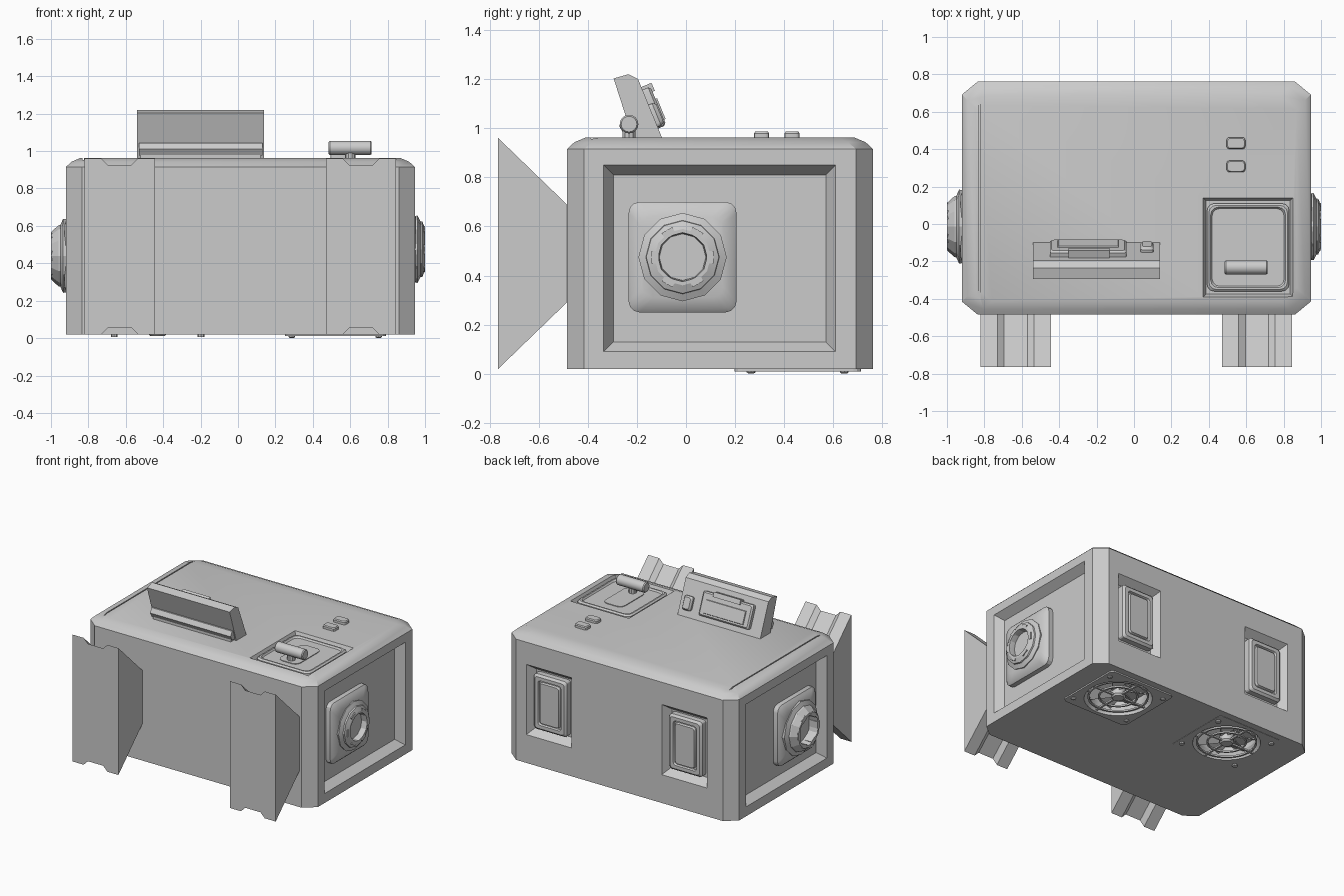
import bpy, bmesh, math
from mathutils import Matrix, Vector

if "Cube" in bpy.data.objects:
    bpy.data.objects.remove(bpy.data.objects["Cube"])

shell = bpy.data.materials.new("grey shell")
shell.diffuse_color = (0.6, 0.6, 0.6, 1)
shell.use_nodes = True
shell.node_tree.nodes["Principled BSDF"].inputs["Base Color"].default_value = shell.diffuse_color


def frame(origin, u, v):
    u, v = Vector(u).normalized(), Vector(v).normalized()
    m = Matrix((u, v, u.cross(v))).transposed().to_4x4()
    m.translation = origin
    return m


def loft(name, rings, m=Matrix(), closed=False, smooth=30):
    """Skin equal rings of points; closed joins the last ring to the first."""
    bm = bmesh.new()
    vs = [[bm.verts.new(m @ Vector(p)) for p in r] for r in rings]
    n = len(vs[0])
    pairs = list(zip(vs, vs[1:])) + ([(vs[-1], vs[0])] if closed else [])
    for a, b in pairs:
        for i in range(n):
            j = (i + 1) % n
            bm.faces.new((a[i], a[j], b[j], b[i]))
    if not closed:
        bm.faces.new(vs[0][::-1])
        bm.faces.new(vs[-1])
    bmesh.ops.recalc_face_normals(bm, faces=bm.faces)
    me = bpy.data.meshes.new(name)
    bm.to_mesh(me)
    bm.free()
    me.materials.append(shell)
    ob = bpy.data.objects.new(name, me)
    bpy.context.collection.objects.link(ob)
    if smooth:
        bpy.ops.object.select_all(action='DESELECT')
        ob.select_set(True)
        bpy.context.view_layer.objects.active = ob
        bpy.ops.object.shade_smooth_by_angle(angle=math.radians(smooth))
    return ob


def rect(w, h, d, r=0, seg=3):
    """Rounded rectangle ring of width w, height h at depth d."""
    if r == 0:
        return [(s * w / 2, t * h / 2, d) for s, t in ((1, 1), (-1, 1), (-1, -1), (1, -1))]
    pts = []
    for k, (s, t) in enumerate(((1, 1), (-1, 1), (-1, -1), (1, -1))):
        for i in range(seg + 1):
            a = math.pi / 2 * (k + i / seg)
            pts.append((s * (w / 2 - r) + r * math.cos(a), t * (h / 2 - r) + r * math.sin(a), d))
    return pts


def circle(r, d, n):
    return [(r * math.cos(2 * math.pi * i / n), r * math.sin(2 * math.pi * i / n), d) for i in range(n)]


def stack(name, layers, m, r=0, **kw):
    return loft(name, [rect(w, h, d, r) for w, h, d in layers], m, **kw)


def turned(name, profile, m, n=12, **kw):
    return loft(name, [circle(r, d, n) for r, d in profile], m, **kw)


def cut(target, cutter):
    mod = target.modifiers.new("cut", 'BOOLEAN')
    mod.operation, mod.solver, mod.object = 'DIFFERENCE', 'EXACT', cutter
    bpy.context.view_layer.objects.active = target
    bpy.ops.object.modifier_apply(modifier=mod.name)
    bpy.data.objects.remove(cutter)


# body: octagonal plan with an eased top edge
def plan(i, z):
    x0, x1, y0, y1, a, b = -.92 + i, .945 - i, -.485 + i, .762 - i, .085, .07
    return [(x0 + a, y0, z), (x1 - a, y0, z), (x1, y0 + b, z), (x1, y1 - b, z),
            (x1 - a, y1, z), (x0 + a, y1, z), (x0, y1 - b, z), (x0, y0 + b, z)]


body = loft("body", [plan(0, .02), plan(0, .915), plan(.03, .943), plan(.075, .962)], smooth=0)

UP = frame((0, 0, 0), (1, 0, 0), (0, 1, 0))
DOWN = frame((0, 0, 0), (1, 0, 0), (0, -1, 0))


def at(m, x, y, z):
    return Matrix.Translation((x, y, z)) @ m


SIDES = {"right": frame((.945, .137, .47), (0, 1, 0), (0, 0, 1)),
         "left": frame((-.92, .137, .47), (0, -1, 0), (0, 0, 1))}
BACKS = [frame((x, .762, .49), (-1, 0, 0), (0, 0, 1)) for x in (.59, -.52)]
FANS = [(.52, .455), (-.43, .455)]
LEVER = (.61, -.125, .962)

# recesses in the sides, back, top and underside, and the seam on the lid
for m in SIDES.values():
    cut(body, stack("side_cutter", [(.865, .68, -.06), (.945, .76, 0), (.945, .76, .05)], m, smooth=0))
for m in BACKS:
    cut(body, stack("back_cutter", [(.29, .43, -.06), (.37, .52, 0), (.37, .52, .05)], m, smooth=0))
cut(body, stack("lever_cutter", [(.45, .50, -.035), (.48, .53, 0), (.48, .53, .05)], at(UP, *LEVER), smooth=0))
cut(body, stack("seam_cutter", [(.008, 1.09, -.01), (.008, 1.09, .05)], at(UP, -.828, .14, .962), smooth=0))
for x, y in FANS:
    cut(body, stack("fan_cutter", [(.50, .50, -.09), (.50, .50, .05)], at(DOWN, x, y, .02), smooth=0))
bpy.ops.object.select_all(action='DESELECT')
body.select_set(True)
bpy.context.view_layer.objects.active = body
bpy.ops.object.shade_smooth_by_angle(angle=math.radians(28))

# side hubs: bulging square mount with a faceted hollow ring
for side, z, k in (("right", .475, 1), ("left", .44, 1.1)):
    s = 1 if side == "right" else -1
    m = frame((.885 if s > 0 else -.86, -.014, z), (0, s, 0), (0, 0, 1))
    stack(side + "_hub_mount", [(.44, .45, -.01), (.44, .45, .035), (.41, .42, .05), (.33, .33, .068)], m, r=.045)
    prof = [(.175, .04), (.18, .075), (.15, .09), (.148, .10), (.115, .115 + (.025 if s < 0 else 0)),
            (.10, .115 + (.025 if s < 0 else 0)), (.095, .075), (.10, .04)]
    turned(side + "_hub_ring", [(r * k, d) for r, d in prof], m, closed=True, smooth=20)
    turned(side + "_hub_floor", [(.105, .05), (.105, .072)], m, smooth=20)
    for i in range(6):
        a = math.tau * i / 6
        c = m @ Matrix.Rotation(a, 4, 'Z') @ Matrix.Translation((.112, 0, 0))
        d = .14 if s < 0 else .115
        stack(side + "_hub_tooth", [(.03, .05, .07), (.03, .05, d)], c, smooth=0)

# back hatches: raised framed panels
for m in BACKS:
    stack("back_hatch", [(.27, .41, -.065), (.27, .41, -.02), (.24, .38, -.005), (.19, .33, -.005),
                         (.18, .32, -.018), (.165, .305, -.018), (.155, .295, -.003)], m, r=.02, smooth=25)

# lever panel with slot, stem and grip
m = at(UP, *LEVER)
stack("lever_panel", [(.44, .47, -.04), (.44, .47, -.012), (.42, .45, -.002), (.40, .43, -.002),
                      (.385, .415, -.014)], m, r=.04, smooth=25)
stack("lever_slot", [(.16, .29, -.02), (.16, .29, -.009)], at(UP, .60, -.135, .962), r=.04)
turned("lever_stem", [(.028, .94), (.028, 1.0)], at(UP, .60, -.232, 0), n=10)
turned("lever_grip", [(.032, -.115), (.038, -.108), (.038, .108), (.032, .115)],
       frame((.60, -.232, 1.017), (0, 1, 0), (0, 0, 1)), n=16)

# two push buttons on the lid
for y in (.432, .308):
    stack("push_button", [(.10, .062, .955), (.10, .062, .979), (.09, .052, .986)], at(UP, .545, y, 0), r=.015)

# leaning flap with its display on the rear face
flap = [(-.215, .955), (-.295, 1.203), (-.235, 1.22), (-.195, 1.20), (-.095, .955)]
loft("flap", [[(x, y, z) for y, z in flap] for x in (-.54, .138)], smooth=0)
tilt = frame((0, -.145, 1.078), (-1, 0, 0), (0, -.38, .925))
stack("display_case", [(.41, .17, -.02), (.41, .17, .025), (.39, .15, .035)], tilt @ Matrix.Translation((.245, 0, 0)), r=.012)
stack("display_screen", [(.33, .10, .03), (.32, .09, .042)], tilt @ Matrix.Translation((.245, -.015, 0)), smooth=0)
stack("display_tab", [(.22, .035, 0), (.22, .035, .045)], tilt @ Matrix.Translation((.24, .08, 0)), smooth=0)
stack("flap_switch", [(.07, .10, -.01), (.07, .10, .015), (.05, .08, .03)], tilt @ Matrix.Translation((-.07, -.03, 0)), r=.015)
turned("flap_hinge", [(.038, -.53), (.038, .13)], frame((0, -.235, 1.01), (0, 1, 0), (0, 0, 1)), n=6, smooth=0)
stack("hinge_foot", [(.64, .04, .95), (.64, .04, 1.0)], at(UP, -.20, -.235, 0), smooth=0)


# two grooved flared blocks on the front
def flare(x, y, half, g=.035):
    top = [(0, half), (.09, half), (.125, half - g), (.25, half - g), (.285, half), (.375, half)]
    return [(x + u, y, .49 + h) for u, h in top] + [(x + u, y, .49 - h) for u, h in reversed(top)]


for x in (-.82, .47):
    loft("front_flare", [flare(x, -.765, .47), flare(x, -.47, .185)], smooth=0)

# underside fans: square frame, funnel, hub, guard rings, spokes, blades, feet
for k, (x, y) in enumerate(FANS):
    m = at(DOWN, x, y, .02)
    lip = .01 if k == 0 else .002
    plate = stack("fan_frame", [(.54, .515, -.004), (.54, .515, lip)], m, r=.03, smooth=0)
    cut(plate, turned("fan_hole", [(.215, -.1), (.235, .05)], m, n=32))
    turned("fan_funnel", [(.235, lip - .002), (.205, -.05), (.205, -.085), (.245, -.085), (.245, lip - .004)],
           m, n=32, closed=True)
    turned("fan_hub", [(.05, -.09), (.05, -.005), (.04, .008)], m, n=16)
    for r in (.13, .20):
        turned("fan_guard_ring", [(r - .006, -.012), (r + .006, -.012), (r + .006, 0), (r - .006, 0)],
               m, n=32, closed=True)
    for i in range(4):
        t = m @ Matrix.Rotation(math.tau * i / 4, 4, 'Z')
        stack("fan_spoke", [(.19, .014, -.012), (.19, .014, 0)], t @ Matrix.Translation((.135, 0, 0)), smooth=0)
    for i in range(7):
        t = m @ Matrix.Rotation(math.tau * i / 7, 4, 'Z') @ Matrix.Translation((.12, 0, -.055))
        stack("fan_blade", [(.16, .10, -.004), (.16, .10, .004)], t @ Matrix.Rotation(.5, 4, 'X'), smooth=0)
    for u in (-.232, .232):
        for v in (-.19, .19):
            turned("fan_screw", [(.018, 0), (.018, .014), (.01, .02 if k == 0 else .015)],
                   m @ Matrix.Translation((u, v, 0)), n=8)
